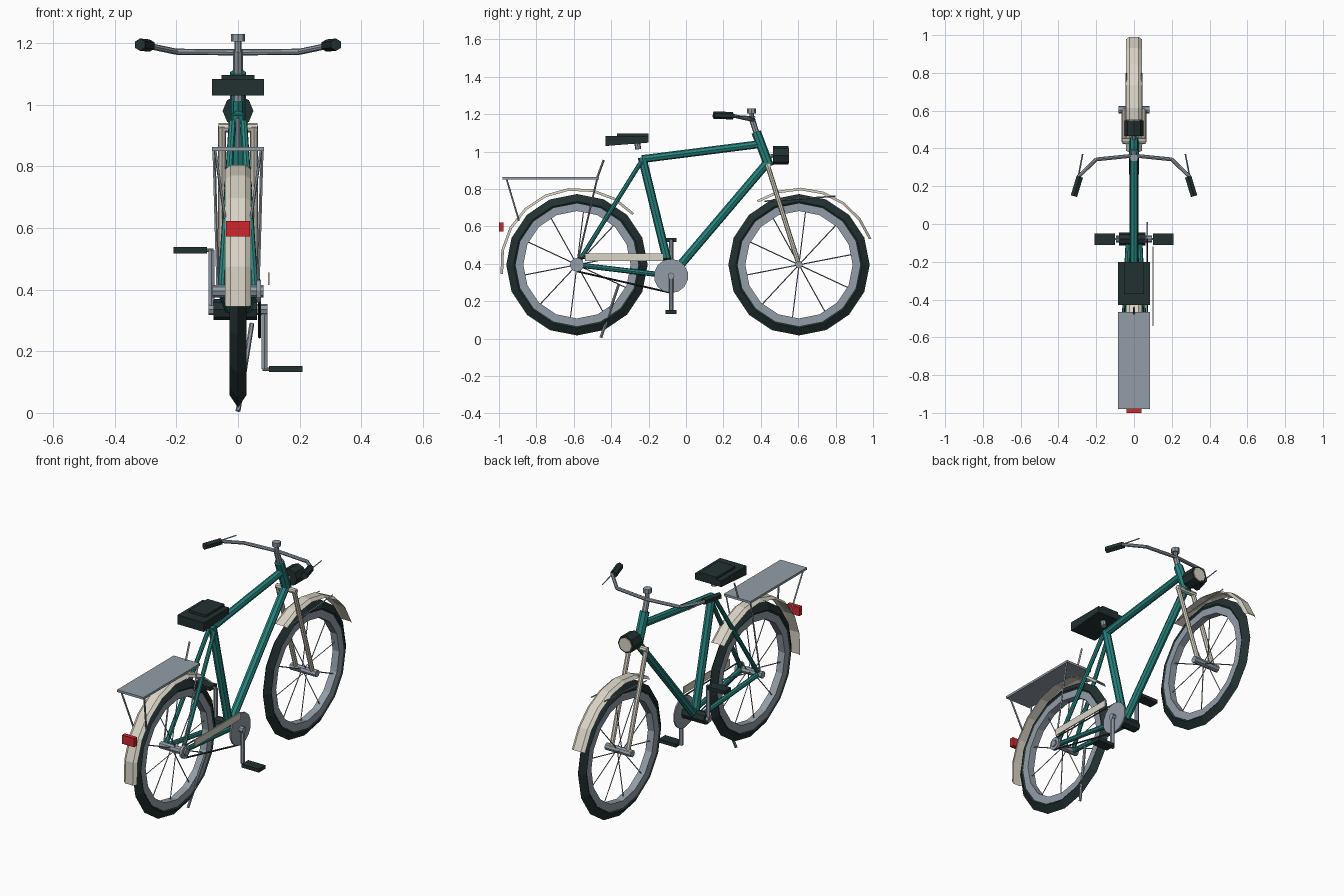
import bpy, bmesh, math
from mathutils import Vector

if "Cube" in bpy.data.objects:
    bpy.data.objects.remove(bpy.data.objects["Cube"], do_unlink=True)


def material(name, r, g, b):
    m = bpy.data.materials.new(name)
    m.use_nodes = True
    m.diffuse_color = (r, g, b, 1)
    m.node_tree.nodes["Principled BSDF"].inputs["Base Color"].default_value = (r, g, b, 1)
    return m


TEAL = material("teal paint", 0.02, 0.23, 0.21)
BLACK = material("black rubber", 0.016, 0.03, 0.03)
METAL = material("grey metal", 0.29, 0.34, 0.39)
CREAM = material("cream enamel", 0.70, 0.66, 0.56)
RED = material("red lamp", 0.62, 0.02, 0.025)


def finish(name, bm, mat):
    bmesh.ops.recalc_face_normals(bm, faces=bm.faces)
    mesh = bpy.data.meshes.new(name)
    bm.to_mesh(mesh)
    bm.free()
    mesh.materials.append(mat)
    ob = bpy.data.objects.new(name, mesh)
    bpy.context.collection.objects.link(ob)
    return ob


def add_rod(bm, a, b, r, sides=8):
    a, b = Vector(a), Vector(b)
    d = b - a
    made = bmesh.ops.create_cone(bm, cap_ends=True, segments=sides, radius1=r,
                                 radius2=r, depth=d.length)
    turn = d.to_track_quat('Z', 'Y')
    for v in made["verts"]:
        v.co = turn @ v.co + (a + b) / 2


def rods(name, mat, r, *pairs, sides=8):
    bm = bmesh.new()
    for a, b in pairs:
        add_rod(bm, a, b, r, sides)
    return finish(name, bm, mat)


def path(name, mat, r, points, sides=8):
    return rods(name, mat, r, *zip(points, points[1:]), sides=sides)


def both(a, b):
    """A segment and its mirror across x = 0."""
    return [(a, b), ((-a[0], *a[1:]), (-b[0], *b[1:]))]


def box(name, mat, lo, hi):
    bm = bmesh.new()
    bmesh.ops.create_cube(bm, size=1)
    for v in bm.verts:
        v.co = [l + (c + 0.5) * (h - l) for c, l, h in zip(v.co, lo, hi)]
    return finish(name, bm, mat)


def sweep(name, mat, centre, section, start, end, steps, closed_section=True):
    """Turn a (x, radius) section about a wheel axle, angles in degrees."""
    bm = bmesh.new()
    ring = abs(end - start) == 360
    rows = []
    for i in range(steps if ring else steps + 1):
        t = math.radians(start + (end - start) * i / steps)
        rows.append([bm.verts.new((x, centre[0] + r * math.cos(t),
                                   centre[1] + r * math.sin(t))) for x, r in section])
    n = len(section)
    for i in range(steps):
        p, q = rows[i], rows[(i + 1) % len(rows)]
        for j in range(n if closed_section else n - 1):
            k = (j + 1) % n
            bm.faces.new((p[j], p[k], q[k], q[j]))
    return finish(name, bm, mat)


REAR, FRONT = (-0.583, 0.395), (0.604, 0.395)
CRANK = (-0.08, 0.335)
SEAT_TOP = (0, -0.235, 0.97)

# Wheels
for side, c in (("rear", REAR), ("front", FRONT)):
    sweep(side + "_tyre", BLACK, c,
          [(0, 0.378), (0.027, 0.338), (0, 0.298), (-0.027, 0.338)], 0, 360, 16)
    sweep(side + "_rim", METAL, c,
          [(0.021, 0.328), (0.021, 0.287), (-0.021, 0.287), (-0.021, 0.328)], 0, 360, 16)
    spokes = []
    for i in range(10):
        t = math.radians(11 + 36 * i)
        x = 0.015 if i % 2 else -0.015
        spokes.append(((x, *c), (0, c[0] + 0.295 * math.cos(t), c[1] + 0.295 * math.sin(t))))
    rods(side + "_spokes", METAL, 0.003, *spokes, sides=4)
    rods(side + "_hub", METAL, 0.02, ((-0.083, *c), (0.083, *c)))
rods("rear_sprocket", METAL, 0.037, ((0.06, *REAR), (0.075, *REAR)), sides=12)

# Mudguards
guard = [(-0.042, 0.398), (-0.024, 0.412), (0.024, 0.412), (0.042, 0.398),
         (0.024, 0.407), (-0.024, 0.407)]
sweep("rear_mudguard", CREAM, REAR, guard, 42, 187, 8)
sweep("front_mudguard", CREAM, FRONT, guard, 20, 123, 6)
rods("front_mudguard_stays", METAL, 0.004,
     *both((0.042, 0.42, 0.735), (0.042, 0.80, 0.762)), sides=4)

# Frame
rods("seat_tube", TEAL, 0.023, ((0, *CRANK), SEAT_TOP))
rods("top_tube", TEAL, 0.021, ((0, -0.235, 0.96), (0, 0.395, 1.04)))
rods("down_tube", TEAL, 0.023, ((0, *CRANK), (0, 0.43, 0.935)))
rods("head_tube", TEAL, 0.026, ((0, 0.375, 1.105), (0, 0.445, 0.92)))
rods("seat_stays", TEAL, 0.012, *both((0.018, -0.24, 0.945), (0.055, *REAR)))
rods("chain_stays", TEAL, 0.014, *both((0.03, *CRANK), (0.055, *REAR)))

# Fork
rods("fork_blades", CREAM, 0.013, *both((0.052, 0.435, 0.93), (0.052, *FRONT)))
rods("fork_crown", CREAM, 0.015, ((-0.063, 0.44, 0.925), (0.063, 0.44, 0.925)))

# Steering
rods("stem", METAL, 0.016, ((0, 0.38, 1.09), (0, 0.352, 1.175)))
rods("stem_post", METAL, 0.012, ((0, 0.352, 1.16), (0, 0.35, 1.21)))
rods("stem_cap", METAL, 0.023, ((0, 0.35, 1.205), (0, 0.35, 1.23)))
half_bar = [(0.20, 0.342, 1.172), (0.295, 0.25, 1.192)]
path("handlebar", METAL, 0.01,
     [(-x, y, z) for x, y, z in reversed(half_bar)] + [(0, 0.362, 1.17)] + half_bar)
rods("grips", BLACK, 0.02, *both((0.287, 0.25, 1.192), (0.318, 0.148, 1.195)), sides=6)
rods("brake_levers", METAL, 0.004, *both((0.295, 0.25, 1.192), (0.272, 0.37, 1.185)), sides=4)

# Headlight
rods("headlight", BLACK, 0.05, ((0, 0.465, 0.98), (0, 0.548, 0.98)))
rods("headlight_lens", CREAM, 0.04, ((0, 0.546, 0.98), (0, 0.552, 0.98)))
rods("headlight_bracket", METAL, 0.01, ((0, 0.42, 0.965), (0, 0.47, 0.98)))

# Saddle: the underside rises toward the nose
saddle = box("saddle", BLACK, (-0.084, -0.43, 1.03), (0.084, -0.2, 1.083))
for v in saddle.data.vertices:
    if v.co.y > -0.3 and v.co.z < 1.05:
        v.co.z += 0.018
box("saddle_pad", BLACK, (-0.054, -0.37, 1.08), (0.054, -0.2, 1.096))
rods("saddle_clamp", METAL, 0.016, ((0, -0.255, 1.012), (0, -0.262, 1.055)))

# Rack
box("rack_plate", METAL, (-0.084, -0.98, 0.85), (0.084, -0.465, 0.863))
rods("rack_rear_stays", METAL, 0.005, *both((0.075, -0.96, 0.855), (0.042, -0.893, 0.63)), sides=4)
rods("rack_front_stays", METAL, 0.005, *both((0.078, -0.475, 0.855), (0.065, *REAR)), sides=4)
rods("rack_spring_arm", METAL, 0.006, ((0, -0.475, 0.86), (0, -0.44, 0.955)), sides=4)
box("tail_lamp", RED, (-0.039, -1.0, 0.572), (0.039, -0.975, 0.622))

# Drivetrain
rods("bottom_bracket", BLACK, 0.034, ((-0.08, *CRANK), (0.062, *CRANK)))
rods("chainring", METAL, 0.092, ((0.066, *CRANK), (0.074, *CRANK)), sides=14)
rods("crank_axle", METAL, 0.018, ((-0.096, *CRANK), (0.096, *CRANK)))
for name, s in (("left", 1), ("right", -1)):
    y, z = CRANK
    foot = z - s * 0.193
    rods(name + "_crank_arm", METAL, 0.012, ((s * 0.086, y, z), (s * 0.086, y, foot)), sides=6)
    box(name + "_pedal", BLACK, (min(s * 0.1, s * 0.21), y - 0.03, foot - 0.01),
        (max(s * 0.1, s * 0.21), y + 0.03, foot + 0.01))
    rods(name + "_pedal_axle", METAL, 0.006, ((s * 0.08, y, foot), (s * 0.12, y, foot)))
rods("chain", BLACK, 0.005, ((0.07, -0.583, 0.36), (0.07, -0.08, 0.245)),
     ((0.07, -0.583, 0.43), (0.07, -0.08, 0.425)), sides=4)
box("chain_guard", CREAM, (0.097, -0.54, 0.415), (0.103, -0.12, 0.455))

# Kickstand
rods("kickstand", METAL, 0.008, ((0.045, -0.36, 0.29), (0, -0.455, 0.006)), sides=6)
